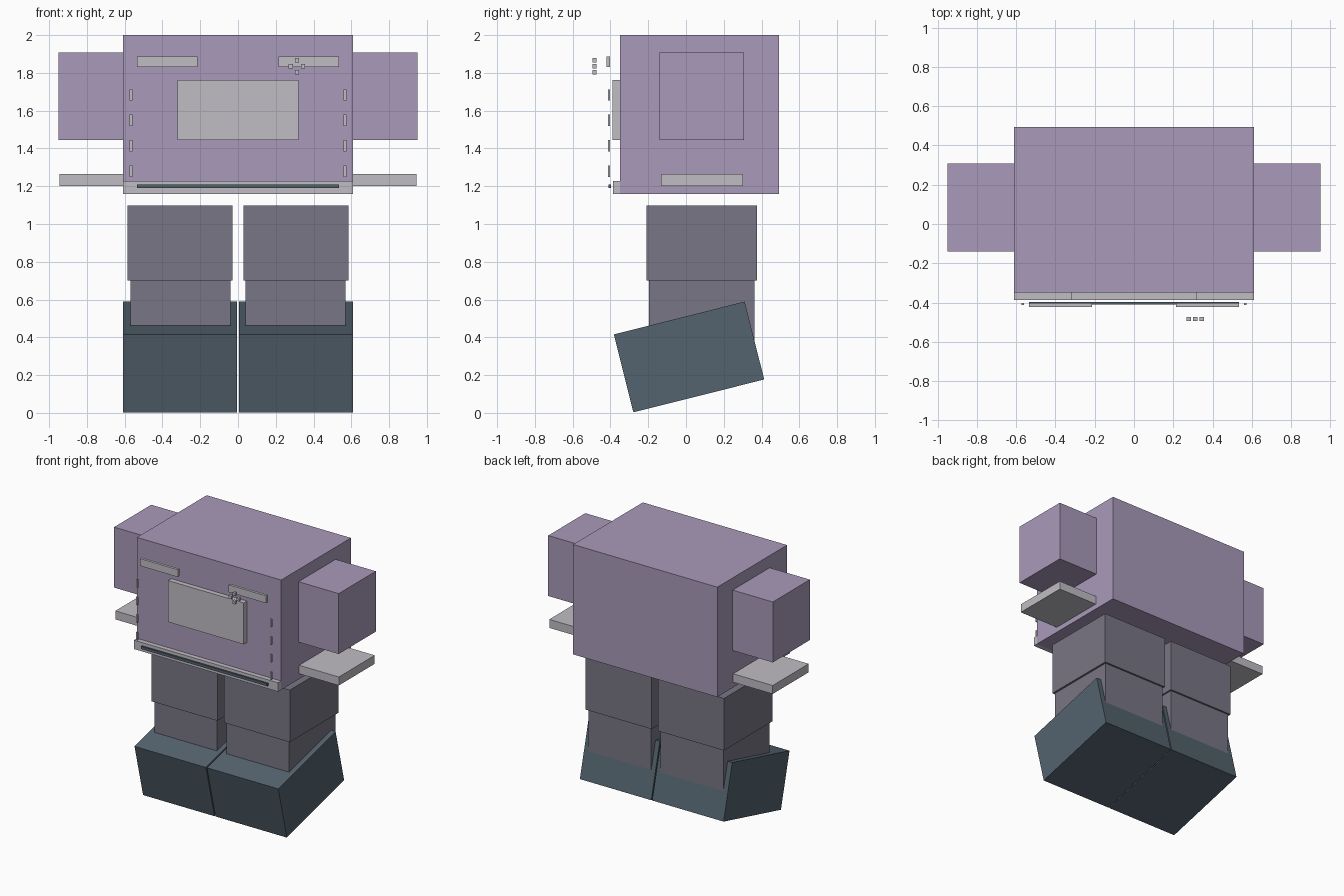
import bpy, math

if "Cube" in bpy.data.objects:
    bpy.data.objects.remove(bpy.data.objects["Cube"])


def material(name, rgb):
    """Flat material from an sRGB colour given in 0-255."""
    m = bpy.data.materials.new(name)
    lin = [((c / 255 + 0.055) / 1.055) ** 2.4 for c in rgb]
    m.diffuse_color = (*lin, 1)
    m.use_nodes = True
    m.node_tree.nodes["Principled BSDF"].inputs["Base Color"].default_value = m.diffuse_color
    return m


PURPLE = material("soft purple", (169, 154, 186))
LIGHT = material("light grey", (192, 189, 196))
LEG = material("warm grey", (121, 118, 133))
DARK = material("dark slate", (84, 99, 110))


def box(name, x, y, z, mat, tilt=0):
    """Box from (min, max) ranges, optionally tilted about x."""
    r = (x, y, z)
    bpy.ops.mesh.primitive_cube_add(size=1, location=[(a + b) / 2 for a, b in r])
    ob = bpy.context.object
    ob.name = name
    ob.scale = [b - a for a, b in r]
    ob.rotation_euler.x = tilt
    ob.data.materials.append(mat)
    return ob


def pair(name, x, y, z, mat, tilt=0):
    """Right-hand box plus its mirror on the left."""
    box(name + "_right", x, y, z, mat, tilt)
    box(name + "_left", (-x[1], -x[0]), y, z, mat, tilt)


# Torso and arms
box("torso", (-0.61, 0.61), (-0.35, 0.493), (1.16, 2.0), PURPLE)
pair("arm", (0.61, 0.95), (-0.14, 0.308), (1.445, 1.907), PURPLE)
pair("hand_plate", (0.61, 0.945), (-0.132, 0.302), (1.2, 1.265), LIGHT)

# Legs: the lower part sinks into the boot
pair("upper_leg", (0.028, 0.585), (-0.21, 0.377), (0.70, 1.098), LEG)
pair("lower_leg", (0.04, 0.57), (-0.197, 0.363), (0.31, 0.70), LEG)

# Tilted boots
cy, cz, length, height = 0.016, 0.296, 0.714, 0.425
pair("boot", (0.004, 0.608), (cy - length / 2, cy + length / 2),
     (cz - height / 2, cz + height / 2), DARK, math.radians(14.1))

# Chest panel and belt
box("chest_panel", (-0.32, 0.32), (-0.388, -0.35), (1.445, 1.762), LIGHT)
box("belt", (-0.61, 0.61), (-0.386, -0.35), (1.16, 1.228), LIGHT)
box("belt_stripe", (-0.534, 0.534), (-0.41, -0.396), (1.19, 1.21), DARK)

# Floating trim in front of the chest
pair("chest_bar", (0.214, 0.534), (-0.422, -0.402), (1.83, 1.886), LIGHT)
for i in range(4):
    z = 1.683 - 0.1345 * i
    pair(f"side_tab_{i + 1}", (0.559, 0.574), (-0.413, -0.402), (z - 0.03, z + 0.03), LIGHT)

# Four small studs in a diamond
for i, (dx, dz) in enumerate([(0, 1), (-1, 0), (1, 0), (0, -1)]):
    x, z = 0.312 + 0.033 * dx, 1.835 + 0.032 * dz
    box(f"stud_{i + 1}", (x - 0.011, x + 0.011), (-0.495, -0.473), (z - 0.012, z + 0.012), LIGHT)
